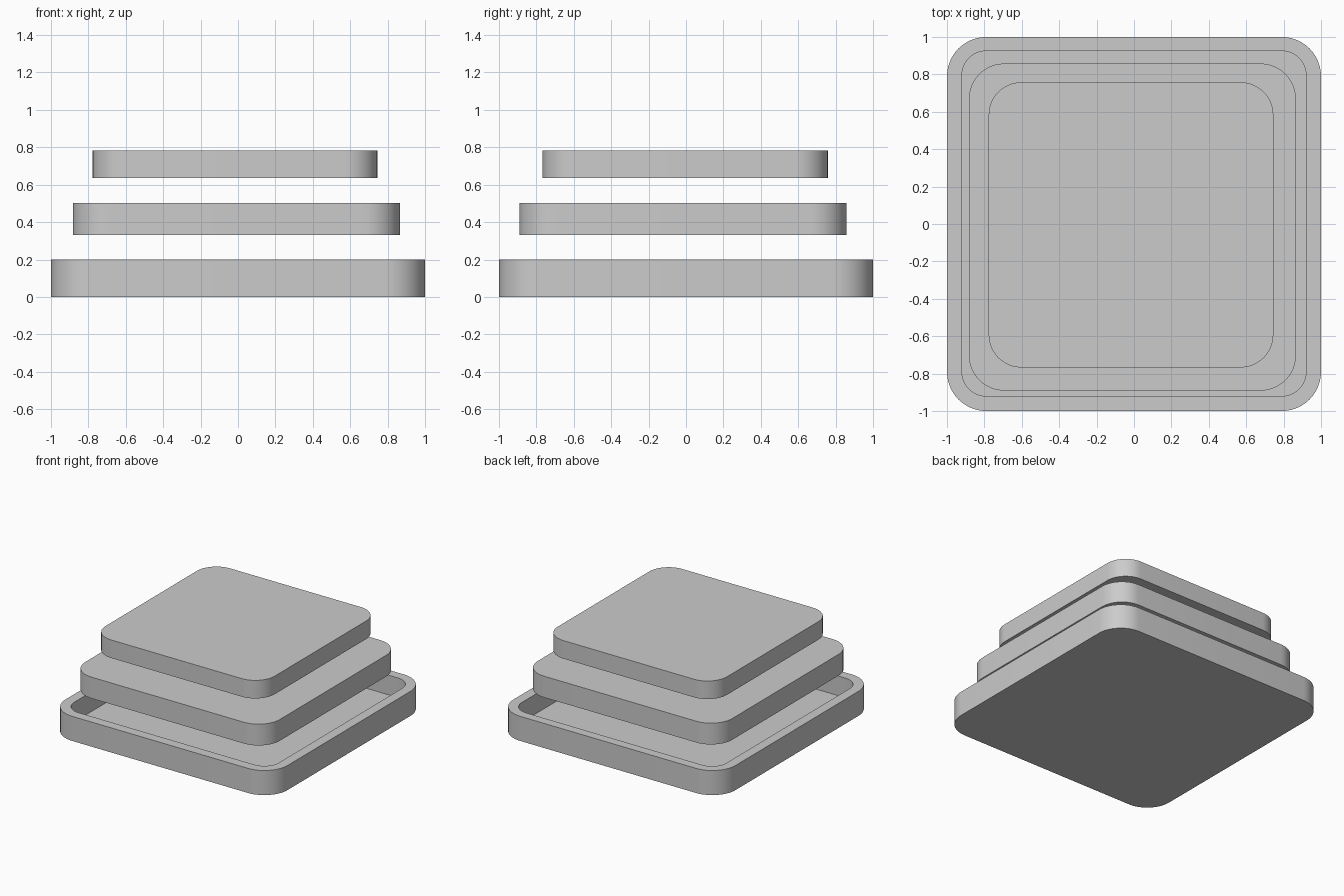
import bpy, bmesh, math

if "Cube" in bpy.data.objects:
    bpy.data.objects.remove(bpy.data.objects["Cube"])

SEG = 12  # segments per rounded corner


def outline(x0, x1, y0, y1, r):
    """Counter-clockwise rounded rectangle."""
    centres = [(x1 - r, y1 - r), (x0 + r, y1 - r), (x0 + r, y0 + r), (x1 - r, y0 + r)]
    pts = []
    for q, (cx, cy) in enumerate(centres):
        for i in range(SEG + 1):
            a = math.pi / 2 * (q + i / SEG)
            pts.append((cx + r * math.cos(a), cy + r * math.sin(a)))
    return pts


def build(name, loops):
    """Skin a stack of (outline, z) loops and cap both ends."""
    bm = bmesh.new()
    rings = [[bm.verts.new((x, y, z)) for x, y in pts] for pts, z in loops]
    n = len(rings[0])
    for lo, hi in zip(rings, rings[1:]):
        for i in range(n):
            j = (i + 1) % n
            bm.faces.new((lo[i], lo[j], hi[j], hi[i]))
    bm.faces.new(rings[0][::-1])
    bm.faces.new(rings[-1])
    bmesh.ops.recalc_face_normals(bm, faces=bm.faces)
    mesh = bpy.data.meshes.new(name)
    bm.to_mesh(mesh)
    bm.free()
    ob = bpy.data.objects.new(name, mesh)
    bpy.context.collection.objects.link(ob)
    bpy.ops.object.select_all(action='DESELECT')
    ob.select_set(True)
    bpy.context.view_layer.objects.active = ob
    bpy.ops.object.shade_smooth_by_angle(angle=math.radians(30))
    return ob


# Open tray at the bottom: outer wall, rim, inner wall, floor
outer = outline(-1, 1, -1, 1, 0.21)
inner = outline(-0.92, 0.92, -0.92, 0.925, 0.13)
build("base_tray", [(outer, 0), (outer, 0.2), (inner, 0.2), (inner, 0.04)])

# Two solid slabs floating above the tray
middle = outline(-0.883, 0.866, -0.891, 0.858, 0.19)
build("middle_slab", [(middle, 0.33), (middle, 0.503)])

top = outline(-0.777, 0.745, -0.767, 0.758, 0.175)
build("top_slab", [(top, 0.635), (top, 0.782)])
